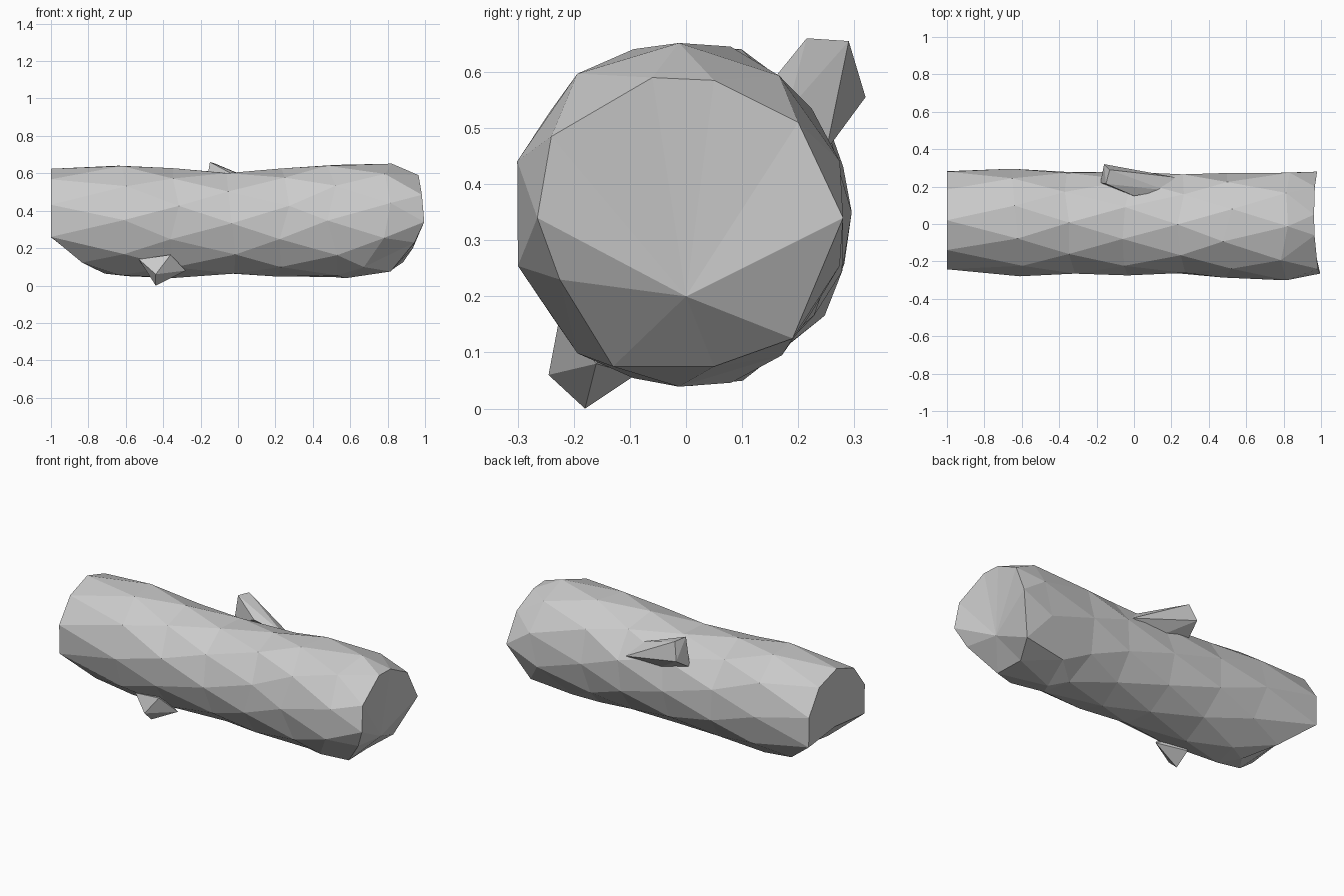
import bpy, bmesh, random
from math import sin, cos, pi
from mathutils import Vector

random.seed(11)
if "Cube" in bpy.data.objects:
    bpy.data.objects.remove(bpy.data.objects["Cube"])

grey = bpy.data.materials.new("weathered grey")
grey.use_nodes = True
grey.diffuse_color = (0.6, 0.6, 0.6, 1)
grey.node_tree.nodes["Principled BSDF"].inputs["Base Color"].default_value = (0.6, 0.6, 0.6, 1)

SIDES = 10


def finish(bm, name):
    bmesh.ops.recalc_face_normals(bm, faces=bm.faces)
    mesh = bpy.data.meshes.new(name)
    bm.to_mesh(mesh)
    bm.free()
    mesh.materials.append(grey)
    obj = bpy.data.objects.new(name, mesh)
    bpy.context.collection.objects.link(obj)


def ring(x, y0, y1, z0, z1, turn, jitter):
    """Lumpy oval of points across the log."""
    pts = []
    for j in range(SIDES):
        a = 2 * pi * (j + turn) / SIDES
        k = random.uniform(0.995, 1.035)
        pts.append(Vector((x + random.uniform(-jitter, jitter),
                           (y0 + y1) / 2 + (y1 - y0) / 2 * k * cos(a),
                           (z0 + z1) / 2 + (z1 - z0) / 2 * k * sin(a))))
    return pts


def hull(name, points):
    bm = bmesh.new()
    for p in points:
        bm.verts.new(p)
    bmesh.ops.convex_hull(bm, input=bm.verts)
    finish(bm, name)


# Log trunk: sections along its length, x then y and z limits
sections = [(-0.62, -0.275, 0.295, 0.045, 0.655), (-0.34, -0.27, 0.285, 0.05, 0.62),
            (-0.03, -0.27, 0.28, 0.05, 0.615), (0.24, -0.275, 0.27, 0.05, 0.625),
            (0.5, -0.285, 0.27, 0.04, 0.655), (0.8, -0.315, 0.29, 0.045, 0.65)]

# Left-hand cut end, undercut along its lower edge
start = ring(-1, -0.25, 0.29, 0.07, 0.62, 0.5, 0)
for p in start:
    drop = max(0, 0.25 - p.z)
    p.x += 0.8 * drop + 4 * drop ** 2
rings = [start]
for i, s in enumerate(sections):
    rings.append(ring(*s, 0.5 * (i % 2), 0.035))
for p in rings[-1]:
    p.x -= max(0, 0.25 - p.z)

# Right-hand cut end, leaning back above and below its middle
end_outline = [(0.28, 0.34), (0.2, 0.51), (0.05, 0.585), (-0.06, 0.59), (-0.24, 0.485),
               (-0.265, 0.34), (-0.225, 0.23), (-0.13, 0.075), (0.05, 0.075), (0.19, 0.125)]
end = []
for y, z in end_outline:
    lean = 0.12 * max(0, z - 0.35) + 0.46 * max(0, 0.35 - z) + 1.2 * max(0, 0.12 - z)
    end.append(Vector((1 - lean - 0.03 * (y + 0.26), y, z)))
rings.append(end)

bm = bmesh.new()
loops = [[bm.verts.new(p) for p in r] for r in rings]
for i in range(len(loops) - 1):
    a, b = loops[i], loops[i + 1]
    for j in range(SIDES):
        n = (j + 1) % SIDES
        if i % 2:
            bm.faces.new((a[j], a[n], b[j]))
            bm.faces.new((a[n], b[n], b[j]))
        else:
            bm.faces.new((a[j], b[n], b[j]))
            bm.faces.new((a[j], a[n], b[n]))
for loop, centre in ((loops[0], (-0.99, 0.02, 0.28)), (loops[-1], (0.935, 0.0, 0.2))):
    c = bm.verts.new(centre)
    for j in range(SIDES):
        bm.faces.new((loop[j], loop[(j + 1) % SIDES], c))
finish(bm, "log_trunk")

# Broken branch stub, leaning out of the upper back
hull("branch_stub", [(-0.15, 0.215, 0.66), (-0.13, 0.29, 0.655), (-0.16, 0.32, 0.555),
                     (-0.18, 0.22, 0.49), (0.0, 0.15, 0.58), (0.17, 0.18, 0.53),
                     (0.22, 0.25, 0.46), (0.0, 0.24, 0.45)])

# Small knot underneath the front
hull("lower_knot", [(-0.44, -0.18, 0.0), (-0.44, -0.245, 0.06), (-0.53, -0.2, 0.14),
                    (-0.36, -0.225, 0.165), (-0.28, -0.16, 0.08), (-0.44, -0.09, 0.06),
                    (-0.42, -0.12, 0.14)])
